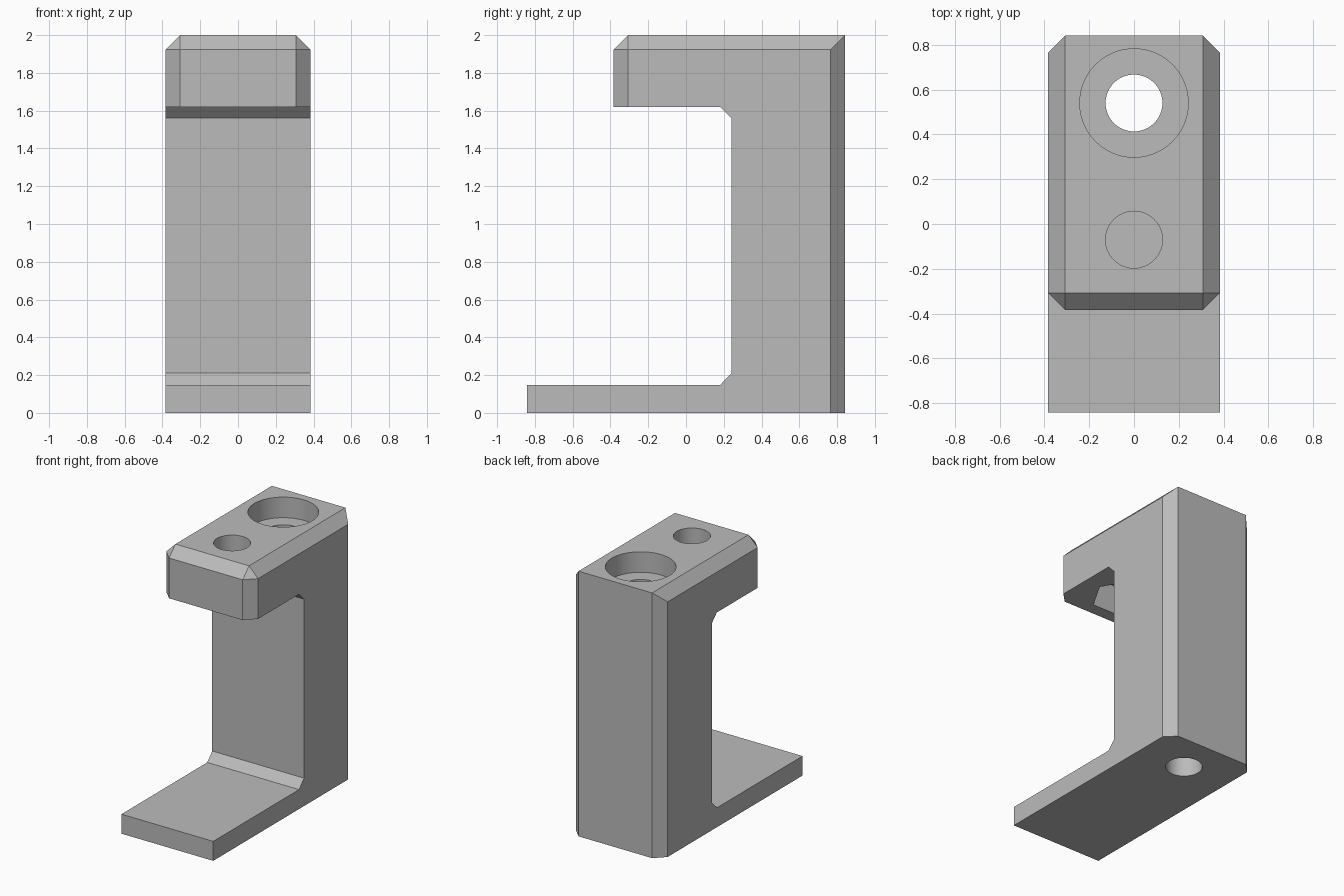
import bpy, bmesh, math

default_cube = bpy.data.objects.get("Cube")
if default_cube:
    bpy.data.objects.remove(default_cube, do_unlink=True)

HALF_W, BACK, ARM_FRONT, TOP = 0.383, 0.842, -0.383, 2.0
ARM_BOTTOM, CHAMFER = 1.62, 0.076
BOLT_Y, NUT_Y = 0.54, -0.07

grey = bpy.data.materials.new("plain grey")
grey.use_nodes = True
grey.diffuse_color = (0.5, 0.5, 0.5, 1)
grey.node_tree.nodes["Principled BSDF"].inputs["Base Color"].default_value = grey.diffuse_color


def prism(points, vec):
    """Extrude a flat outline along a vector into a closed solid."""
    bm = bmesh.new()
    base = bm.faces.new([bm.verts.new(p) for p in points])
    geom = bmesh.ops.extrude_face_region(bm, geom=[base], use_keep_orig=True)["geom"]
    bmesh.ops.translate(bm, vec=vec, verts=[v for v in geom if isinstance(v, bmesh.types.BMVert)])
    bmesh.ops.recalc_face_normals(bm, faces=bm.faces[:])
    return bm


def add_object(name, bm):
    mesh = bpy.data.meshes.new(name)
    bm.to_mesh(mesh)
    bm.free()
    mesh.materials.append(grey)
    obj = bpy.data.objects.new(name, mesh)
    bpy.context.collection.objects.link(obj)
    return obj


# Chamfer the rear uprights, the arm's front uprights and all top edges but the rear
def is_chamfered(edge):
    a, b = (v.co for v in edge.verts)
    on_top = min(a.z, b.z) > TOP - 0.01
    at_back = min(a.y, b.y) > BACK - 0.01
    at_arm_front = max(abs(a.y - ARM_FRONT), abs(b.y - ARM_FRONT)) < 0.01
    if abs(a.x - b.x) > 0.1:
        return on_top and at_arm_front
    return on_top or at_back or at_arm_front


# Bracket body: side profile extruded across the width
profile = [(-BACK, 0), (BACK, 0), (BACK, TOP), (ARM_FRONT, TOP), (ARM_FRONT, ARM_BOTTOM),
           (0.18, ARM_BOTTOM), (0.24, 1.56), (0.24, 0.21), (0.18, 0.147), (-BACK, 0.147)]
bm = prism([(-HALF_W, y, z) for y, z in profile], (2 * HALF_W, 0, 0))
bmesh.ops.bevel(bm, geom=[e for e in bm.edges if is_chamfered(e)], offset=CHAMFER,
                offset_type='OFFSET', segments=1, profile=0.5, affect='EDGES')
body = add_object("bracket_body", bm)
bpy.context.view_layer.objects.active = body


# Bolt holes and recesses are cut out of the body
def cut(name, y, z0, z1, radius, sides=64):
    turns = [math.tau * i / sides for i in range(sides)]
    ring = [(radius * math.cos(t), y + radius * math.sin(t), z0) for t in turns]
    cutter = add_object(name, prism(ring, (0, 0, z1 - z0)))
    cutter.hide_render = True
    mod = body.modifiers.new(name, 'BOOLEAN')
    mod.operation, mod.solver, mod.object = 'DIFFERENCE', 'EXACT', cutter
    bpy.ops.object.modifier_apply(modifier=name)
    bpy.data.objects.remove(cutter, do_unlink=True)


cut("long_bolt_hole", BOLT_Y, -0.1, TOP + 0.1, 0.127)
cut("bolt_head_recess", BOLT_Y, TOP - 0.155, TOP + 0.1, 0.242)
cut("arm_bolt_hole", NUT_Y, ARM_BOTTOM - 0.1, TOP + 0.1, 0.127)
cut("nut_pocket", NUT_Y, ARM_BOTTOM - 0.1, ARM_BOTTOM + 0.22, 0.252, 6)

# Round hole walls, crisp edges elsewhere
bpy.ops.object.select_all(action='DESELECT')
body.select_set(True)
bpy.ops.object.shade_smooth_by_angle(angle=math.radians(30))
